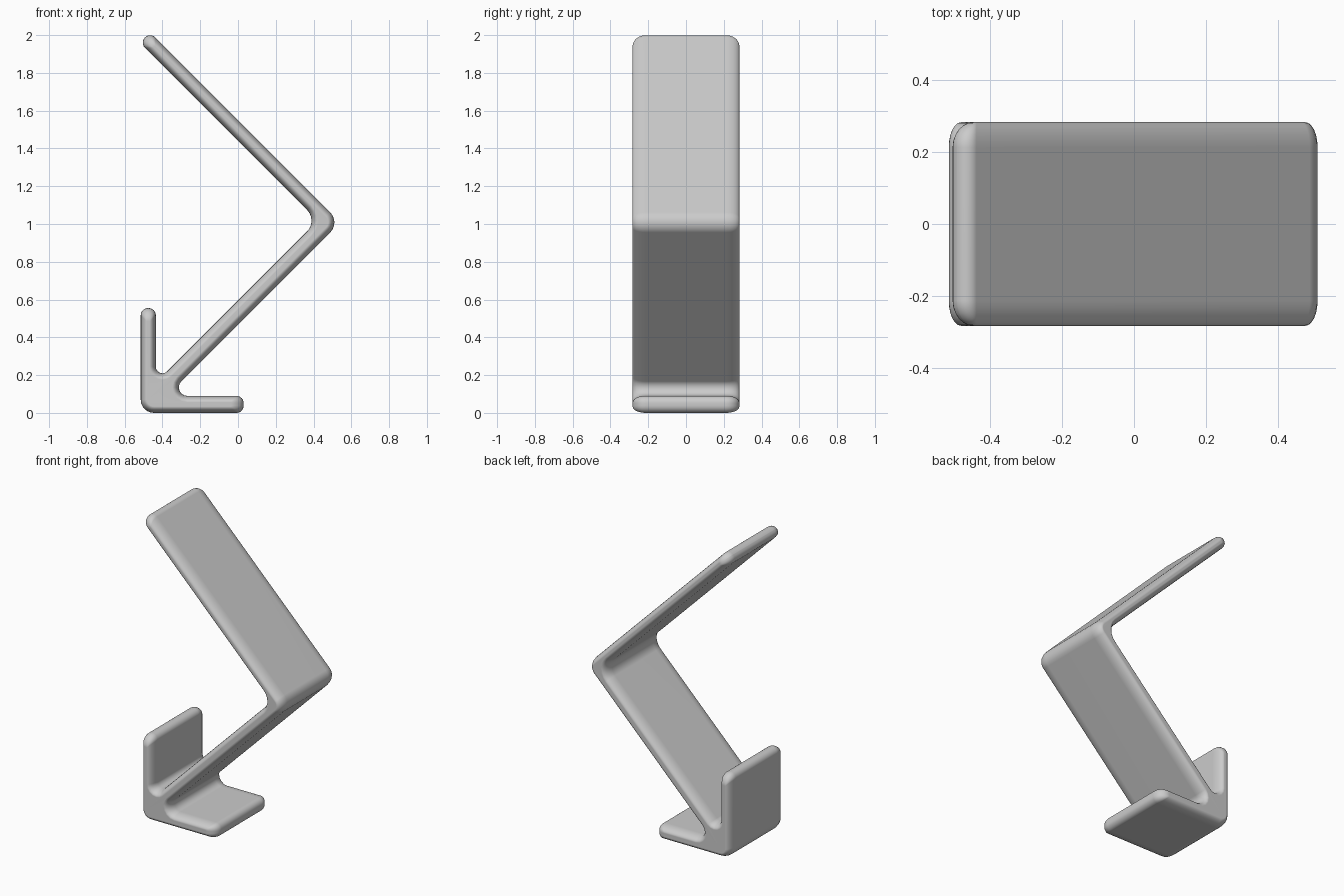
import bpy, bmesh, math
from mathutils import Vector

cube = bpy.data.objects.get("Cube")
if cube:
    bpy.data.objects.remove(cube)

S = math.sqrt(0.5)
HALF_WIDTH, EDGE_WIDTH, EDGE_DEPTH = 0.283, 0.07, 0.034
ARC_STEPS, EDGE_STEPS = 6, 6

# Straight sides of the folded strip: outward normal, distance, inset factor,
# and radius of the corner with the next side
SIDES = [
    ((0, -1), 0.0, 1, 0.038),         # base underside
    ((1, 0), 0.03, 2, 0.038),         # base tip
    ((0, 1), 0.09, 1, 0.045),         # base top
    ((S, -S), -0.467 * S, 1, 0.075),  # lower arm, outer
    ((S, S), 1.55 * S, 1, 0.038),     # upper arm, outer
    ((-S, S), 2.48 * S, 2, 0.038),    # upper arm tip
    ((-S, -S), -1.44 * S, 1, 0.08),   # upper arm, inner
    ((-S, S), 0.595 * S, 1, 0.035),   # lower arm, inner
    ((1, 0), -0.435, 1, 0.038),       # upright, inner
    ((0, 1), 0.555, 2, 0.038),        # upright tip
    ((-1, 0), 0.515, 1, 0.07),        # upright, outer
]


def profile(inset):
    """Outline of the strip shrunk by inset, with rounded corners."""
    points = []
    for i, (n1, c1, f1, radius) in enumerate(SIDES):
        n2, c2, f2, _ = SIDES[(i + 1) % len(SIDES)]
        cross = n1[0] * n2[1] - n1[1] * n2[0]
        sign = 1 if cross > 0 else -1
        r = max(radius - sign * inset, 0.003)
        # Arc centre lies a radius inside (or outside) both sides
        d1 = c1 - f1 * inset - sign * r
        d2 = c2 - f2 * inset - sign * r
        centre = Vector(((d1 * n2[1] - d2 * n1[1]) / cross,
                         (n1[0] * d2 - n2[0] * d1) / cross))
        start = math.atan2(n1[1], n1[0])
        turn = math.atan2(cross, n1[0] * n2[0] + n1[1] * n2[1])
        for k in range(ARC_STEPS + 1):
            a = start + turn * k / ARC_STEPS
            points.append(centre + sign * r * Vector((math.cos(a), math.sin(a))))
    return points


# Loft the outline across the width, shrinking it at both edges
layers = []
for k in range(EDGE_STEPS + 1):
    a = math.pi / 2 * k / EDGE_STEPS
    layers.append((HALF_WIDTH - EDGE_WIDTH * (1 - math.cos(a)),
                   EDGE_DEPTH * (1 - math.sin(a))))
layers = [(-y, d) for y, d in layers] + [(y, d) for y, d in reversed(layers)]

bm = bmesh.new()
rings = [[bm.verts.new((p.x, y, p.y)) for p in profile(d)] for y, d in layers]
for ring, following in zip(rings, rings[1:]):
    for i in range(len(ring)):
        j = (i + 1) % len(ring)
        bm.faces.new((ring[i], ring[j], following[j], following[i]))
bm.faces.new(rings[0])
bm.faces.new(rings[-1])
bmesh.ops.recalc_face_normals(bm, faces=bm.faces)

mesh = bpy.data.meshes.new("folded_stand")
bm.to_mesh(mesh)
bm.free()
stand = bpy.data.objects.new("folded_stand", mesh)
bpy.context.collection.objects.link(stand)

# Plain grey finish
grey = bpy.data.materials.new("plain_grey")
grey.use_nodes = True
colour = (0.6, 0.6, 0.6, 1)
grey.diffuse_color = colour
grey.node_tree.nodes["Principled BSDF"].inputs["Base Color"].default_value = colour
mesh.materials.append(grey)

# Soft shading that keeps the broad panels flat
bpy.context.view_layer.objects.active = stand
stand.select_set(True)
bpy.ops.object.shade_smooth_by_angle(angle=math.radians(50))
stand.modifiers.new("flat_panels", "WEIGHTED_NORMAL").keep_sharp = True
